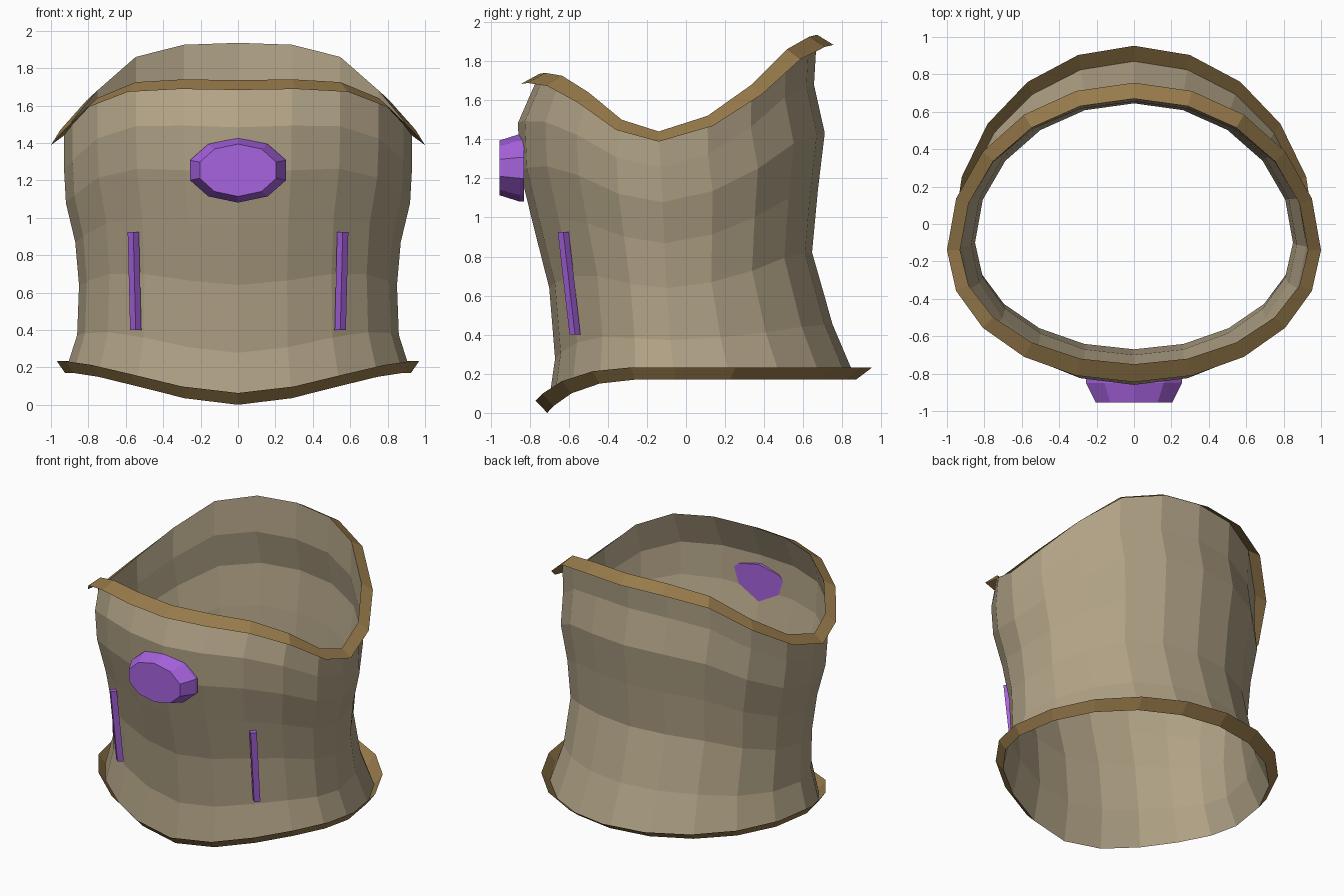
import bpy, bmesh, math
from mathutils import Vector

cube = bpy.data.objects.get("Cube")
if cube:
    bpy.data.objects.remove(cube, do_unlink=True)

SIDES = 20


def material(name, rgb):
    mat = bpy.data.materials.new(name)
    mat.use_nodes = True
    mat.diffuse_color = (*rgb, 1)
    mat.node_tree.nodes["Principled BSDF"].inputs["Base Color"].default_value = (*rgb, 1)
    return mat


tan = material("tan_plate", (0.44, 0.365, 0.24))
brown = material("brown_trim", (0.31, 0.195, 0.07))
purple = material("purple_gem", (0.39, 0.125, 0.74))


def loft(name, rings, mat, caps=False):
    """Skin a stack of closed rings, listed bottom to top and counter-clockwise."""
    bm = bmesh.new()
    loops = [[bm.verts.new(p) for p in ring] for ring in rings]
    for low, high in zip(loops, loops[1:]):
        for i in range(len(low)):
            j = (i + 1) % len(low)
            bm.faces.new((low[i], low[j], high[j], high[i]))
    if caps:
        bm.faces.new(loops[0][::-1])
        bm.faces.new(loops[-1])
        bmesh.ops.recalc_face_normals(bm, faces=bm.faces)
    mesh = bpy.data.meshes.new(name)
    bm.to_mesh(mesh)
    bm.free()
    mesh.materials.append(mat)
    obj = bpy.data.objects.new(name, mesh)
    bpy.context.collection.objects.link(obj)
    return obj


# Heights of the hem and neckline, from front centre round to back centre
hem = [0, 0.035, 0.10, 0.15, 0.17, 0.17, 0.17, 0.17, 0.17, 0.17, 0.17]
neck = [1.735, 1.74, 1.725, 1.64, 1.50, 1.44, 1.52, 1.68, 1.86, 1.925, 1.935]


def body_ring(fraction, half_width, middle, front, back, lift=0):
    """Egg-shaped ring lying a fraction of the way from the hem to the neckline."""
    ring = []
    for k in range(SIDES):
        angle = math.tau * k / SIDES
        c = math.cos(angle)
        depth = middle - front if c > 0 else back - middle
        m = min(k, SIDES - k)
        z = hem[m] + fraction * (neck[m] - hem[m]) + lift
        ring.append(Vector((half_width * math.sin(angle), middle - depth * c, z)))
    return ring


# Torso shell
hem_ring = body_ring(0, 0.925, -0.06, -0.71, 0.87)
neck_ring = body_ring(1, 0.93, -0.14, -0.75, 0.67)
loft("torso_shell", [
    hem_ring,
    body_ring(0.16, 0.86, -0.08, -0.67, 0.75),
    body_ring(0.369, 0.85, -0.10, -0.70, 0.645),
    body_ring(0.55, 0.87, -0.11, -0.78, 0.675),
    body_ring(0.715, 0.92, -0.12, -0.85, 0.71),
    body_ring(0.855, 0.93, -0.13, -0.86, 0.655),
    neck_ring,
], tan)

# Flared trims
loft("hem_trim", [hem_ring, body_ring(0, 0.968, -0.06, -0.77, 0.953, 0.063)], brown)
loft("neck_trim", [body_ring(1, 1.0, -0.14, -0.845, 0.755, -0.052), neck_ring], brown)


# Chest gem, a bevelled ten-sided oval
def oval(rx, rz, y):
    return [Vector((rx * math.sin(a), y, 1.254 + rz * math.cos(a)))
            for a in (math.tau * i / 10 for i in range(10))]


loft("chest_gem", [oval(0.27, 0.173, -0.83), oval(0.27, 0.173, -0.85),
                   oval(0.215, 0.14, -0.955)], purple, caps=True)


# Slanted bars either side of the belly
def diamond(x, y, z):
    return [Vector((x + dx, y + dy, z))
            for dx, dy in ((0.03, 0), (0, 0.028), (-0.03, 0), (0, -0.028))]


for side, label in ((1, "left"), (-1, "right")):
    loft(label + "_bar", [diamond(side * 0.547, -0.568, 0.40),
                          diamond(side * 0.56, -0.628, 0.925)], purple, caps=True)
